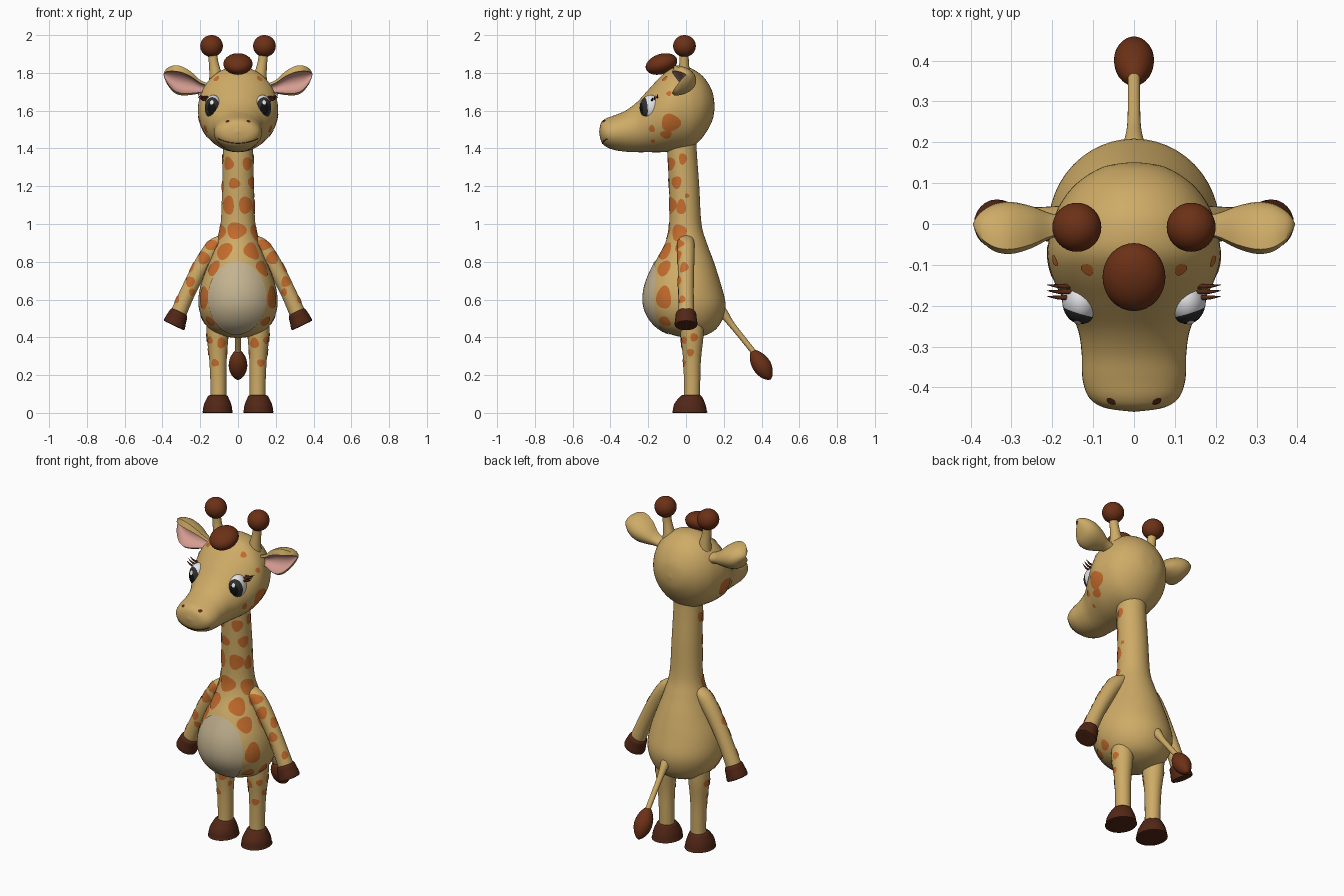
import bpy, bmesh, math, random
from mathutils import Vector, Matrix
from mathutils.bvhtree import BVHTree

if "Cube" in bpy.data.objects:
    bpy.data.objects.remove(bpy.data.objects["Cube"])

random.seed(4)


def mat(name, r, g, b):
    m = bpy.data.materials.new(name)
    m.diffuse_color = (r, g, b, 1)
    m.use_nodes = True
    m.node_tree.nodes["Principled BSDF"].inputs["Base Color"].default_value = m.diffuse_color
    return m


TAN = mat("tan", .62, .41, .135)
ORANGE = mat("orange", .56, .15, .025)
BROWN = mat("brown", .15, .03, .008)
HOOF = mat("dark brown", .085, .02, .008)
CREAM = mat("cream", .55, .45, .28)
PINK = mat("pink", .66, .33, .28)
WHITE = mat("white", .85, .85, .87)
IRIS = mat("dark grey", .03, .03, .03)
BLACK = mat("black", .006, .006, .006)


def make(name, verts, faces, mats, closed=True, index=None):
    me = bpy.data.meshes.new(name)
    me.from_pydata(verts, [], faces)
    for m in mats:
        me.materials.append(m)
    for p in me.polygons:
        p.use_smooth = True
        p.material_index = index[p.index] if index else 0
    if closed:
        bm = bmesh.new()
        bm.from_mesh(me)
        bmesh.ops.recalc_face_normals(bm, faces=bm.faces)
        bm.to_mesh(me)
        bm.free()
    me.set_sharp_from_angle(angle=math.radians(50))
    ob = bpy.data.objects.new(name, me)
    bpy.context.collection.objects.link(ob)
    return ob


def smooth_rows(rows, n):
    """Catmull-Rom interpolation of the control rows."""
    out = []
    for i in range(len(rows) - 1):
        p = [rows[max(i - 1, 0)], rows[i], rows[i + 1], rows[min(i + 2, len(rows) - 1)]]
        for k in range(n):
            t = k / n
            out.append([.5 * (2 * b + (c - a) * t + (2 * a - 5 * b + 4 * c - d) * t * t
                              + (3 * b - a - 3 * c + d) * t ** 3) for a, b, c, d in zip(*p)])
    return out + [list(rows[-1])]


def skin(name, rings, mats, rule=None):
    """Join rings of points to a closed skin; rule(k) gives the material of column k."""
    s = len(rings[0])
    faces, idx = [], []
    for i in range(len(rings) - 1):
        for k in range(s):
            j = (k + 1) % s
            faces.append((i * s + k, i * s + j, (i + 1) * s + j, (i + 1) * s + k))
            idx.append(rule(k) if rule else 0)
    faces += [tuple(range(s)), tuple(range((len(rings) - 1) * s, len(rings) * s))]
    return make(name, [p for r in rings for p in r], faces, mats, True, idx + [0, 0])


def loft(name, rows, axis, m, seg=36, sub=5):
    """Rows are x, y, z, radius across, radius other way."""
    axis = Vector(axis).normalized()
    u = Vector((1, 0, 0))
    u = (u - axis * u.dot(axis)).normalized()
    v = axis.cross(u)
    rings = []
    for x, y, z, a, b in smooth_rows(rows, sub):
        rings.append([Vector((x, y, z)) + u * max(a, .0005) * math.cos(t) + v * max(b, .0005) * math.sin(t)
                      for t in (2 * math.pi * k / seg for k in range(seg))])
    return skin(name, rings, [m])


def ball(name, c, r, mats=(TAN,), look=(0, 0, 1), rule=None, tilt=0):
    bm = bmesh.new()
    bmesh.ops.create_uvsphere(bm, u_segments=32, v_segments=24, radius=1)
    idx = [rule(f.calc_center_median().z) if rule else 0 for f in bm.faces]
    q = Vector(look).to_track_quat('Z', 'Y').to_matrix().to_4x4()
    M = Matrix.Translation(c) @ Matrix.Rotation(tilt, 4, 'X') @ Matrix.Diagonal((*r, 1)) @ q
    verts = [M @ v.co for v in bm.verts]
    faces = [[v.index for v in f.verts] for f in bm.faces]
    bm.free()
    return make(name, verts, faces, mats, True, idx)


def tree(ob):
    return BVHTree.FromPolygons([v.co for v in ob.data.vertices], [p.vertices[:] for p in ob.data.polygons])


def spots(name, ob, items, m, wobble=.08, rings=4, seg=28, lift=.003):
    """Thin patches laid on ob; each item is inner point, direction, half width, half height."""
    bvh, verts, faces = tree(ob), [], []
    for inner, d, a, b in items:
        d = Vector(d).normalized()
        c, n, _, _ = bvh.ray_cast(Vector(inner) + d * .7, -d)
        if c is None:
            continue
        up = Vector((0, 0, 1)) if abs(n.z) < .95 else Vector((0, -1, 0))
        v = (up - n * up.dot(n)).normalized()
        u = v.cross(n)
        base, ph = len(verts), random.uniform(0, 6)
        pts = [(0, 0)]
        for r in range(1, rings + 1):
            for k in range(seg):
                t = 2 * math.pi * k / seg
                w = r / rings * (1 + wobble * math.sin(3 * t + ph))
                pts.append((a * w * math.cos(t), b * w * math.sin(t)))
        for x, y in pts:
            p = c + u * x + v * y
            h, hn, _, dist = bvh.ray_cast(p + n * .1, -n)
            if h is None or dist > .25:
                h, hn, _, _ = bvh.find_nearest(p)
            verts.append(h + hn * lift)
        for k in range(seg):
            j = (k + 1) % seg
            faces.append((base, base + 1 + k, base + 1 + j))
            for r in range(rings - 1):
                o = base + 1 + r * seg
                faces.append((o + k, o + seg + k, o + seg + j, o + j))
    return make(name, verts, faces, [m], False)


def around(deg):
    return (math.sin(math.radians(deg)), -math.cos(math.radians(deg)), 0)


# Torso and neck
body = loft("torso_and_neck", [
    (0, .03, .395, 0, 0), (0, .02, .408, .08, .075), (0, .01, .44, .145, .145), (0, 0, .5, .19, .195),
    (0, -.008, .58, .21, .217), (0, -.015, .68, .197, .2), (0, -.008, .8, .152, .155),
    (0, 0, .9, .115, .11), (0, -.003, 1.0, .092, .085), (0, -.01, 1.2, .084, .08),
    (0, -.022, 1.4, .08, .078), (0, -.02, 1.5, .08, .075)], (0, 0, 1), TAN, 48)
spots("belly_patch", body, [((0, 0, .61), (0, -1, 0), .15, .19)], CREAM, 0, 12, 48, .005)
body_spots = [(36, 1.32, .03, .035), (-36, 1.32, .03, .035), (85, 1.345, .02, .03), (-85, 1.345, .02, .03),
              (-14, 1.215, .03, .028), (60, 1.22, .03, .033), (-72, 1.2, .02, .03), (-40, 1.1, .035, .05),
              (32, 1.1, .04, .045), (80, 1.09, .025, .04), (100, 1.15, .012, .012), (-6, .965, .05, .045),
              (72, .955, .04, .045), (-72, .955, .04, .045)]
for s in (-1, 1):
    body_spots += [(s * 36, .855, .045, .05), (s * 85, .87, .035, .04), (s * 50, .765, .042, .045),
                   (s * 88, .76, .03, .04), (s * 59, .61, .045, .06), (s * 55, .485, .035, .03),
                   (s * 85, .49, .03, .03)]
spots("body_spots", body, [((0, -.01, z), around(a), w, h) for a, z, w, h in body_spots], ORANGE)

# Head with muzzle: y, bottom z, top z, half width
prof = [(.152, 1.62, 1.621, 0), (.14, 1.55, 1.7, .075), (.1, 1.475, 1.77, .14), (.05, 1.42, 1.812, .18),
        (0, 1.395, 1.832, .2), (-.07, 1.385, 1.828, .212), (-.13, 1.38, 1.785, .2), (-.2, 1.38, 1.71, .165),
        (-.26, 1.38, 1.645, .137), (-.32, 1.383, 1.6, .128), (-.38, 1.392, 1.575, .126),
        (-.425, 1.41, 1.558, .11), (-.45, 1.44, 1.535, .072), (-.46, 1.488, 1.489, 0)]
head = loft("head", [(0, y, (a + b) / 2, w, (b - a) / 2) for y, a, b, w in prof], (0, 1, 0), TAN, 48)
head_spots, nostrils = [], []
for s in (-1, 1):
    X = (s, 0, 0)
    head_spots += [((0, -.08, 1.535), X, .05, .048), ((0, -.105, 1.475), X, .03, .025),
                   ((0, -.18, 1.505), X, .017, .02), ((0, -.175, 1.44), X, .012, .012),
                   ((0, -.09, 1.69), X, .014, .014), ((s * .06, -.11, 1.65), (s * .45, 0, 1), .016, .018)]
    nostrils.append(((s * .055, -.38, 1.5), (0, -1, .8), .012, .009))
spots("head_spots", head, head_spots, ORANGE)
spots("nostrils", head, nostrils, HOOF, 0)

# Smiling mouth line laid on the muzzle
hb = tree(head)
cu = bpy.data.curves.new("mouth", 'CURVE')
cu.dimensions, cu.bevel_depth = '3D', .0025
sp = cu.splines.new('POLY')
sp.points.add(16)
for i, p in enumerate(sp.points):
    x = (i - 8) / 8 * .105
    hit = hb.ray_cast(Vector((x, -1, 1.427 + 2.2 * x * x)), Vector((0, 1, 0)))[0]
    p.co = (*hit, 1)
cu.materials.append(HOOF)
bpy.context.collection.objects.link(bpy.data.objects.new("mouth", cu))

# Hair tuft
ball("hair_tuft", (0, -.13, 1.847), (.077, .086, .053), [BROWN], tilt=math.radians(18))

for s, side in ((-1, "left"), (1, "right")):
    # Horns
    loft(side + "_horn", [(s * .112, -.01, 1.74, .042, .042), (s * .12, -.01, 1.8, .032, .032),
                          (s * .13, -.01, 1.86, .025, .025), (s * .138, -.01, 1.93, .025, .025)],
         (s * .1, 0, 1), TAN, 24)
    ball(side + "_horn_knob", (s * .14, -.008, 1.942), (.06, .06, .058), [BROWN])

    # Cupped ear: x, centre z, half height
    rings = []
    for x, zc, h in smooth_rows([(.15, 1.712, .03), (.2, 1.726, .036), (.25, 1.745, .062), (.3, 1.758, .077),
                                 (.34, 1.768, .071), (.37, 1.78, .048), (.386, 1.788, .024),
                                 (.394, 1.791, .002)], 4):
        ring = []
        for k in range(17):
            t = math.pi * k / 16
            ring.append((s * x, -.8 * h + 1.5 * h * math.sin(t), zc + h * math.cos(t)))
        for k in range(17):
            t = math.pi * (1 - k / 16)
            ring.append((s * x, -.95 * h + .9 * h * math.sin(t), zc - .14 * h + .72 * h * math.cos(t)))
        rings.append(ring)
    skin(side + "_ear", rings, [TAN, PINK], lambda k: 1 if 17 <= k < 33 else 0)

    # Eye with iris and pupil, then a small highlight
    eye = ball(side + "_eye", (s * .13, -.187, 1.617), (.046, .058, .066), [WHITE, IRIS, BLACK],
               (s * .25, -1, -.08), lambda z: 2 if z > .85 else 1 if z > .55 else 0)
    spots(side + "_eye_highlight", eye, [((s * .138, -.187, 1.643), (0, -1, 0), .009, .012)], WHITE, 0, 2, 16)

    # Eyelashes
    for i in range(3):
        y, z = -.18 + .014 * i, 1.655 + .008 * i
        loft(side + "_eyelash", [(s * .155, y, z, .006, .006), (s * .185, y, z + .002, .005, .005),
                                 (s * .213, y + .003, z + .018, .0005, .0005)], (s, 0, .3), HOOF, 8, 3)

    # Arm, hand and arm spots
    arm = loft(side + "_arm", [(s * .075, 0, .925, .03, .04), (s * .115, 0, .89, .045, .045),
                               (s * .165, 0, .825, .045, .045), (s * .22, 0, .73, .042, .042),
                               (s * .27, 0, .63, .041, .041), (s * .318, 0, .52, .043, .043)],
               (s * .48, 0, -.88), TAN, 24)
    loft(side + "_hand", [(s * .309, 0, .54, .02, .02), (s * .311, 0, .533, .046, .05),
                          (s * .325, 0, .5, .055, .057), (s * .337, 0, .468, .06, .06),
                          (s * .339, 0, .462, .05, .05), (s * .339, 0, .462, 0, 0)],
         (s * .43, 0, -.9), HOOF, 24)
    spots(side + "_arm_spots", arm, [((s * x, 0, z), around(s * a), w, h) for x, z, a, w, h in (
        (.12, .89, 25, .04, .028), (.17, .82, 15, .03, .034), (.2, .77, 75, .022, .03),
        (.24, .695, 20, .024, .028), (.265, .64, -30, .016, .02), (.285, .6, 60, .018, .022))], ORANGE)

    # Leg, hoof and leg spots
    leg = loft(side + "_leg", [(s * .105, .03, .5, .062, .065), (s * .108, .032, .4, .057, .06),
                               (s * .106, .032, .28, .046, .047), (s * .104, .032, .15, .042, .043),
                               (s * .104, .03, .05, .042, .043)], (0, 0, -1), TAN, 24)
    loft(side + "_hoof", [(s * .108, .02, 0, 0, 0), (s * .108, .02, 0, .074, .086), (s * .108, .02, .012, .078, .09),
                          (s * .108, .02, .045, .072, .083), (s * .107, .024, .075, .059, .066),
                          (s * .106, .028, .094, .045, .047), (s * .106, .028, .096, 0, 0)],
         (0, 0, 1), HOOF, 32, 3)
    spots(side + "_leg_spots", leg, [((s * .106, .032, z), around(s * a), w, h) for z, a, w, h in (
        (.37, -20, .024, .028), (.385, 45, .018, .02), (.265, 20, .02, .02), (.32, 80, .018, .02),
        (.4, 100, .02, .022), (.32, -65, .013, .016))], ORANGE)

# Tail and tail tuft
loft("tail", [(0, .14, .58, .04, .04), (0, .195, .53, .026, .026), (0, .24, .47, .017, .017),
              (0, .3, .395, .015, .015), (0, .38, .295, .015, .015)], (0, .62, -.78), TAN, 20)
loft("tail_tuft", [(0, .348, .328, 0, 0), (0, .355, .32, .021, .021), (0, .378, .285, .043, .043),
                   (0, .405, .245, .049, .049), (0, .427, .21, .038, .038), (0, .443, .185, .017, .017),
                   (0, .448, .177, 0, 0)], (0, .57, -.82), BROWN, 24)
